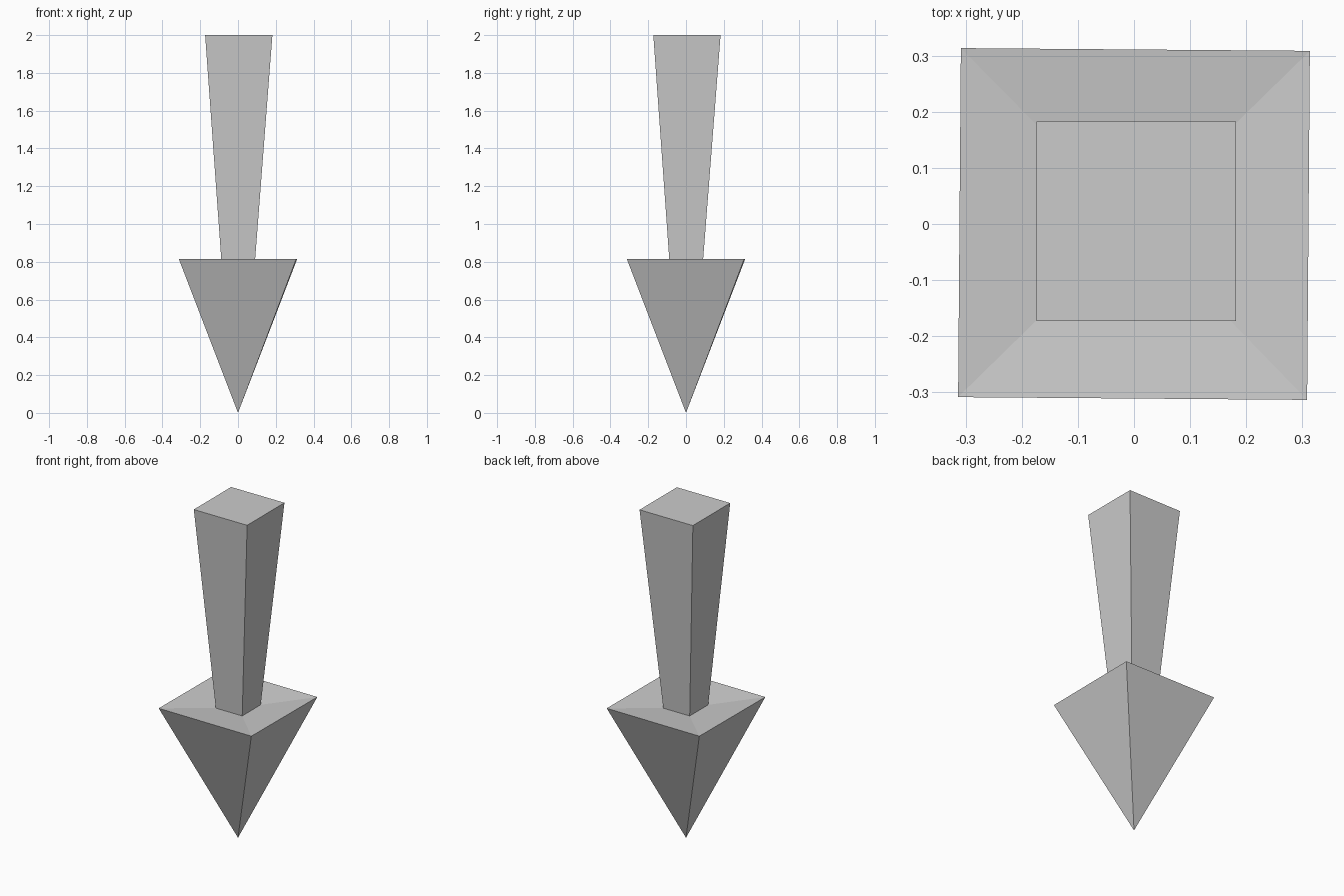
import bpy, bmesh, math

if "Cube" in bpy.data.objects:
    bpy.data.objects.remove(bpy.data.objects["Cube"])


def ring(bm, half, z, cx=0.0, cy=0.0, turn=0.0):
    """Square loop of four vertices, slightly turned if asked."""
    verts = []
    for i in range(4):
        a = math.radians(45 + 90 * i + turn)
        r = half * math.sqrt(2)
        verts.append(bm.verts.new((cx + r * math.cos(a), cy + r * math.sin(a), z)))
    return verts


def bridge(bm, low, high):
    for i in range(4):
        j = (i + 1) % 4
        bm.faces.new((low[i], low[j], high[j], high[i]))


def finish(bm, name):
    mesh = bpy.data.meshes.new(name)
    bm.to_mesh(mesh)
    bm.free()
    obj = bpy.data.objects.new(name, mesh)
    bpy.context.collection.objects.link(obj)


BASE = dict(half=0.088, z=0.792, cx=0.001, cy=0.001)

# Arrow head: inverted pyramid whose top dips slightly towards the shaft
bm = bmesh.new()
tip = bm.verts.new((0, 0, 0))
rim = ring(bm, 0.311, 0.815, turn=-0.45)
inner = ring(bm, **BASE)
for i in range(4):
    bm.faces.new((tip, rim[(i + 1) % 4], rim[i]))
bridge(bm, rim, inner)
bmesh.ops.recalc_face_normals(bm, faces=bm.faces)
if tip.link_faces[0].normal.z > 0:
    bmesh.ops.reverse_faces(bm, faces=bm.faces)
finish(bm, "arrow_head")

# Shaft: square bar widening towards its capped top
bm = bmesh.new()
low = ring(bm, **BASE)
high = ring(bm, 0.178, 2.0, cx=0.004, cy=0.005)
bridge(bm, low, high)
bm.faces.new(high)
finish(bm, "arrow_shaft")
